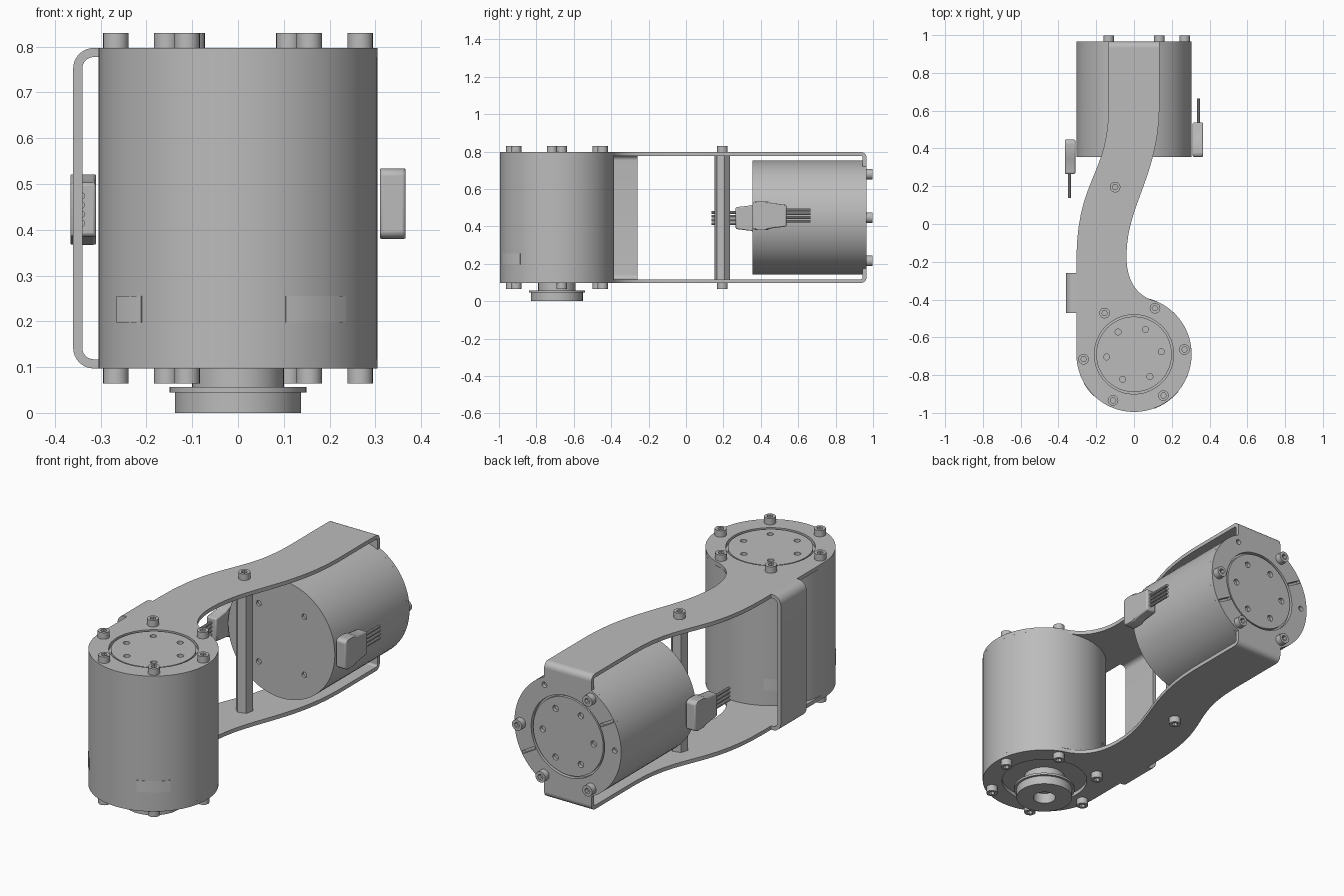
import bpy, bmesh
from math import sin, cos, radians, acos, degrees
from mathutils import Vector
from mathutils.geometry import interpolate_bezier

cube = bpy.data.objects.get("Cube")
if cube:
    bpy.data.objects.remove(cube, do_unlink=True)


def material(name, value):
    m = bpy.data.materials.new(name)
    m.use_nodes = True
    m.diffuse_color = (value, value, value, 1)
    m.node_tree.nodes["Principled BSDF"].inputs["Base Color"].default_value = (value, value, value, 1)
    return m


GREY = material("metal grey", 0.5)
PALE = material("pale label grey", 0.56)


def arc(c, r, a, b, n=24):
    steps = [radians(a + (b - a) * i / n) for i in range(n + 1)]
    return [(c[0] + r * cos(t), c[1] + r * sin(t)) for t in steps]


def circle(c, r, n=48, turn=0):
    return arc(c, r, turn, turn + 360, n)[:-1]


def polar(c, r, a):
    return (c[0] + r * cos(radians(a)), c[1] + r * sin(radians(a)))


def curve(*pts, n=14):
    return [tuple(p[:2]) for p in interpolate_bezier(*[Vector((*p, 0)) for p in pts], n)]


def rect(u0, u1, v0, v1):
    return [(u0, v0), (u1, v0), (u1, v1), (u0, v1)]


def prism(name, axis, lo, hi, outline, holes=(), mat=GREY, bevel=0):
    """Extrude an outline with holes along an axis, from lo to hi."""
    cu = bpy.data.curves.new(name, 'CURVE')
    cu.dimensions, cu.fill_mode, cu.extrude = '2D', 'BOTH', (hi - lo) / 2
    for loop in [outline, *holes]:
        s = cu.splines.new('POLY')
        s.points.add(len(loop) - 1)
        for p, (u, v) in zip(s.points, loop):
            p.co = (u, v, 0, 1)
        s.use_cyclic_u = True
    tmp = bpy.data.objects.new(name, cu)
    bpy.context.collection.objects.link(tmp)
    bpy.context.view_layer.update()
    dg = bpy.context.evaluated_depsgraph_get()
    me = bpy.data.meshes.new_from_object(tmp.evaluated_get(dg))
    bpy.data.objects.remove(tmp, do_unlink=True)
    bpy.data.curves.remove(cu)
    bm = bmesh.new()
    bm.from_mesh(me)
    mid = (lo + hi) / 2
    for vert in bm.verts:
        u, v, w = vert.co
        w += mid
        vert.co = {'Z': (u, v, w), 'Y': (u, w, v), 'X': (w, u, v)}[axis]
    bmesh.ops.remove_doubles(bm, verts=bm.verts, dist=1e-5)
    bmesh.ops.recalc_face_normals(bm, faces=bm.faces)
    for f in bm.faces:
        f.smooth = True
    bm.to_mesh(me)
    bm.free()
    me.name = name
    me.materials.clear()
    me.materials.append(mat)
    me.set_sharp_from_angle(angle=radians(30))
    ob = bpy.data.objects.new(name, me)
    bpy.context.collection.objects.link(ob)
    if bevel:
        b = ob.modifiers.new("rounded edges", 'BEVEL')
        b.width, b.segments, b.limit_method = bevel, 2, 'ANGLE'
    return ob


def bolt(name, axis, c, base, way):
    """Socket head screw, rising from base in the given direction."""
    top, floor = base + way * 0.033, base + way * 0.012
    prism(name + "_head", axis, *sorted((floor, top)), circle(c, 0.028, 20), [circle(c, 0.015, 6)])
    prism(name + "_base", axis, *sorted((base, floor)), circle(c, 0.028, 20))


A, B, R = (0, -0.69), (0, 0.447), 0.305
LOW, HIGH, T = 0.097, 0.797, 0.02
HOLE, BOLTS = 0.21, 0.268
TILT = 5.5


def hub_disc(name, axis, lo, hi, c, tilt):
    holes = [circle(polar(c, 0.145, tilt + 60 * k), 0.016, 14) for k in range(6)]
    prism(name, axis, lo, hi, circle(c, 0.2), holes)


# Upright motor with its recessed hub and output shaft
prism("upright_motor_body", 'Z', LOW + T, HIGH - T, circle(A, R, 64))
hub_disc("upright_motor_hub", 'Z', HIGH - T, HIGH - 0.003, A, TILT)
prism("shaft_neck", 'Z', 0.055, LOW + T, circle(A, 0.1))
prism("shaft_flange", 'Z', 0.045, 0.056, circle(A, 0.15), [circle(A, 0.055, 24)])
prism("shaft_end", 'Z', 0, 0.045, circle(A, 0.138), [circle(A, 0.055, 24)])

# Small labels wrapped on the upright motor
for i, (a, b) in enumerate([(290, 320), (210, 226.5), (119, 141)]):
    band = arc(A, R + 0.002, a, b, 8) + arc(A, R - 0.004, b, a, 8)
    prism(f"motor_label_{i}", 'Z', 0.197, 0.255, band, mat=PALE)

# Curved arms: straight strap, S bend, then a round end over the motor
outline = [(-0.135, 0.935), (0.135, 0.935)]
outline += curve((0.135, 0.62), (0.13, 0.25), (-0.04, 0.1), (-0.04, -0.17))
outline += curve((-0.04, -0.17), (-0.04, -0.32), (0.03, -0.39), polar(A, R, 66))[1:]
outline += arc(A, R, 66, -180, 44)[1:]
outline += curve((-R, -0.2), (-R, 0.25), (-0.135, 0.25), (-0.135, 0.62))
POST = (-0.1, 0.195)
for name, z, base, way in (("upper", HIGH - T, HIGH, 1), ("lower", LOW, LOW, -1)):
    prism(name + "_arm", 'Z', z, z + T, outline, [circle(A, HOLE)])
    for k in range(6):
        bolt(f"{name}_arm_bolt_{k}", 'Z', polar(A, BOLTS, TILT + 60 * k), base, way)
    bolt(name + "_post_bolt", 'Z', POST, base, way)
    # Rounded fold joining the arm to the rear plate
    fold_c = (0.935, base - way * 0.03)
    fold = arc(fold_c, 0.03, 0, way * 90, 8) + arc(fold_c, 0.01, way * 90, 0, 8)
    prism(name + "_rear_fold", 'X', -0.135, 0.135, fold)

# Spacer post between the arms
prism("spacer_post", 'Z', LOW + T, HIGH - T, circle(POST, 0.043, 6, 15))

# Side web folded out from both arms
r, x0, x1 = 0.045, -0.36, -0.3
top_c, low_c = (x0 + r, HIGH - r), (x0 + r, LOW + r)
web = [(x1, HIGH)] + arc(top_c, r, 90, 180, 8) + arc(low_c, r, 180, 270, 8) + [(x1, LOW), (x1, LOW + T)]
web += arc(low_c, r - T, 270, 180, 8) + arc(top_c, r - T, 180, 90, 8) + [(x1, HIGH - T)]
prism("side_web", 'Y', -0.47, -0.26, web)

# Rear plate: disc with straps up and down, slits and empty screw holes
w = 0.135
a = degrees(acos(w / R))
top, low = HIGH - 0.03, LOW + 0.03
plate = arc(B, R, -a, a) + [(w, top), (-w, top)] + arc(B, R, 180 - a, 180 + a) + [(-w, low), (w, low)]
slits = [[polar(B, 0.216, m - 2), polar(B, 0.299, m - 1.4), polar(B, 0.299, m + 1.4), polar(B, 0.216, m + 2)]
         for m in (150, -30)]
empty = [circle(polar(B, BOLTS, m), 0.014, 14) for m in (60, 180)]
prism("rear_plate", 'Y', 0.945, 0.965, plate, [circle(B, HOLE)] + slits + empty)
for m in (0, 120, 240, 300):
    bolt(f"rear_bolt_{m}", 'Y', polar(B, BOLTS, m), 0.965, 1)

# Level motor
prism("level_motor_body", 'Y', 0.368, 0.945, circle(B, R, 64))
caps = [circle((x, B[1] + z), 0.014, 14) for x in (-0.13, 0.13) for z in (-0.15, 0.15)]
prism("level_motor_front_cap", 'Y', 0.355, 0.368, circle(B, R, 64), caps)
hub_disc("level_motor_hub", 'Y', 0.945, 0.962, B, 0)

# Cable connectors on both sides of the level motor, pointing opposite ways
for name, side, start, zc in (("left", 1, 0.355, 0.457), ("right", -1, 0.447, 0.444)):
    half = [(0, 0.068), (0.015, 0.077), (0.08, 0.077), (0.1, 0.068), (0.182, 0.058)]
    shape = [(start + side * u, zc + v) for u, v in half]
    shape += [(start + side * u, zc - v) for u, v in reversed(half)]
    prism(name + "_connector", 'X', *sorted((side * 0.31, side * 0.366)), shape, bevel=0.01)
    ends = sorted((start + side * 0.175, start + side * 0.31))
    for k in range(4):
        z = zc + (k - 1.5) * 0.02
        prism(f"{name}_wire_{k}", 'Y', *ends, circle((side * 0.342, z), 0.008, 10))
